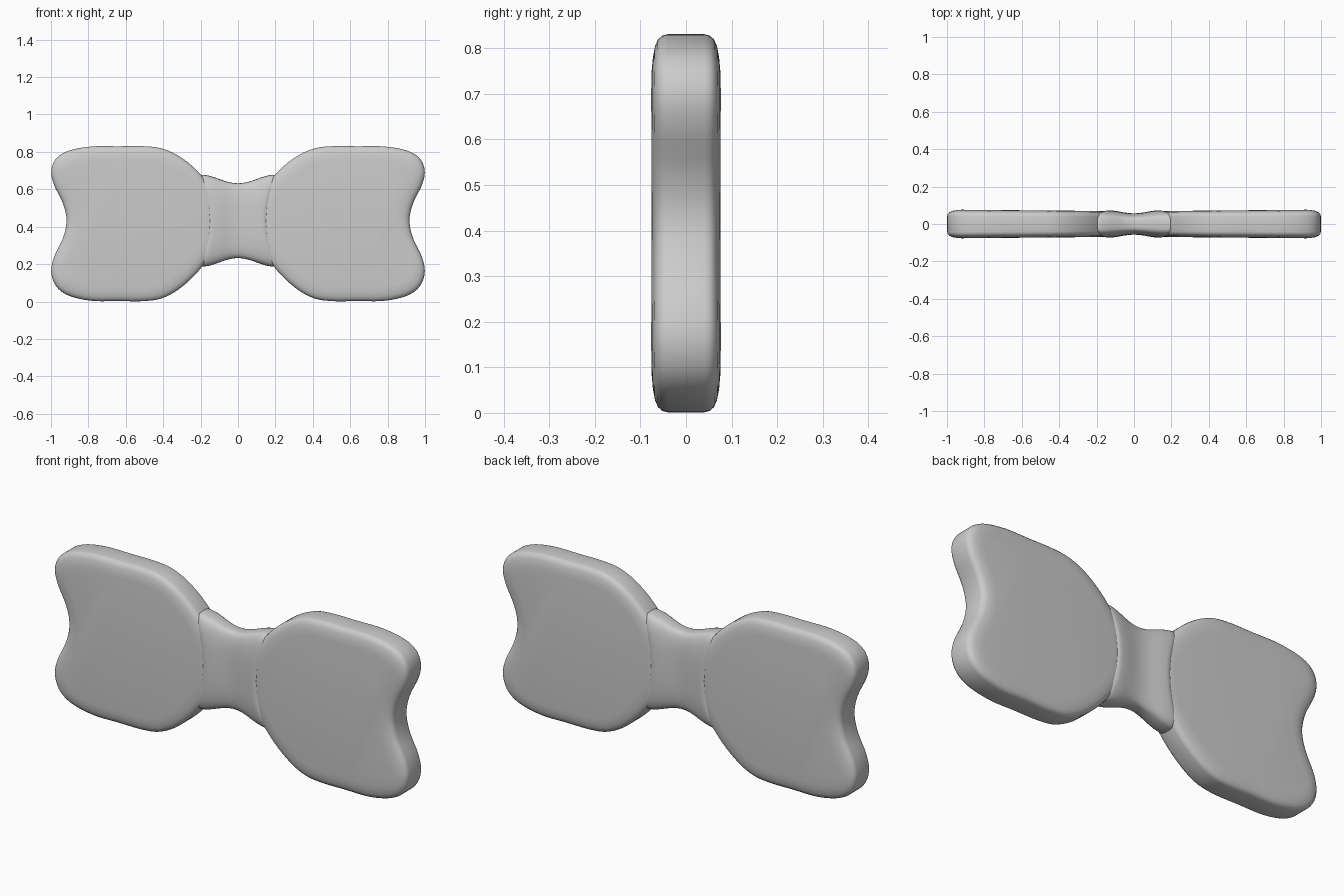
import bpy
import bmesh
from math import cos, sin, pi, copysign
from mathutils import Vector

if "Cube" in bpy.data.objects:
    bpy.data.objects.remove(bpy.data.objects["Cube"])

MID = 0.432  # height of the bow's long axis

grey = bpy.data.materials.new("soft grey")
grey.use_nodes = True
grey.diffuse_color = (0.6, 0.6, 0.6, 1)
grey.node_tree.nodes["Principled BSDF"].inputs["Base Color"].default_value = (0.6, 0.6, 0.6, 1)


def loft(name, rings):
    """Skin a list of equal-length closed rings and cap both ends."""
    bm = bmesh.new()
    loops = [[bm.verts.new(p) for p in ring] for ring in rings]
    n = len(loops[0])
    for a, b in zip(loops, loops[1:]):
        for i in range(n):
            j = (i + 1) % n
            bm.faces.new((a[i], a[j], b[j], b[i]))
    bm.faces.new(loops[0])
    bm.faces.new(loops[-1])
    bmesh.ops.recalc_face_normals(bm, faces=bm.faces)
    mesh = bpy.data.meshes.new(name)
    bm.to_mesh(mesh)
    bm.free()
    mesh.materials.append(grey)
    obj = bpy.data.objects.new(name, mesh)
    bpy.context.collection.objects.link(obj)
    bpy.ops.object.select_all(action="DESELECT")
    obj.select_set(True)
    bpy.context.view_layer.objects.active = obj
    bpy.ops.object.shade_smooth_by_angle(angle=pi / 3)
    return obj


def smooth_loop(points, steps=6):
    """Closed Catmull-Rom curve through the points."""
    n, out = len(points), []
    for i in range(n):
        a, b, c, d = (points[(i + k) % n] for k in (-1, 0, 1, 2))
        for s in range(steps):
            t = s / steps
            out.append(0.5 * (2 * b + (c - a) * t + (2 * a - 5 * b + 4 * c - d) * t ** 2
                              + (3 * b - a - 3 * c + d) * t ** 3))
    return out


# Wing outline: x and height above the axis, from knot to outer notch
upper = [(0.1, 0), (0.12, 0.13), (0.2, 0.248), (0.3, 0.335), (0.4, 0.384), (0.5, 0.398),
         (0.64, 0.398), (0.78, 0.397), (0.9, 0.376), (0.97, 0.335), (0.998, 0.27),
         (0.985, 0.195), (0.935, 0.09), (0.917, 0)]
lower = [(x, -v * (1 + 0.5 * v * v)) for x, v in upper[-2:0:-1]]
outline = smooth_loop([Vector(p) for p in upper + lower])


def inset(loop, amount):
    out = []
    for i, p in enumerate(loop):
        t = (loop[(i + 1) % len(loop)] - loop[i - 1]).normalized()
        out.append(p + Vector((t.y, -t.x)) * amount)
    return out


# Pillow rim: share of the depth and how far the outline has moved in
rim = [(0.55, 0), (0.7, 0.003), (0.82, 0.011), (0.91, 0.026), (0.97, 0.05), (1, 0.075)]
layers = [(-d, i) for d, i in reversed(rim)] + rim
for side, name in ((1, "left_wing"), (-1, "right_wing")):
    rings = []
    for depth, amount in layers:
        rings.append([(side * p.x, depth * (0.068 + 0.009 * min(p.x, 1)), MID + p.y)
                      for p in inset(outline, amount)])
    loft(name, rings)

# Knot: rounded sections along x, pinched in the middle, with hollow ends
rings = []
for k in range(-16, 17):
    t = k / 16
    flare = sin(pi / 2 * min(abs(t) / 0.85, 1)) ** 2
    end = max(0, (abs(t) - 0.8) / 0.2) ** 2
    height = 0.2 + 0.046 * flare - 0.035 * end
    depth = 0.057 + 0.016 * flare - 0.02 * end
    ring = []
    for s in range(48):
        c, q = cos(2 * pi * s / 48), sin(2 * pi * s / 48)
        y = copysign(abs(c) ** 0.5, c)
        z = copysign(abs(q) ** 0.6, q)
        reach = 0.165 + 0.07 * z * z
        ring.append((t * reach, depth * y, MID + height * z))
    rings.append(ring)
loft("knot", rings)
